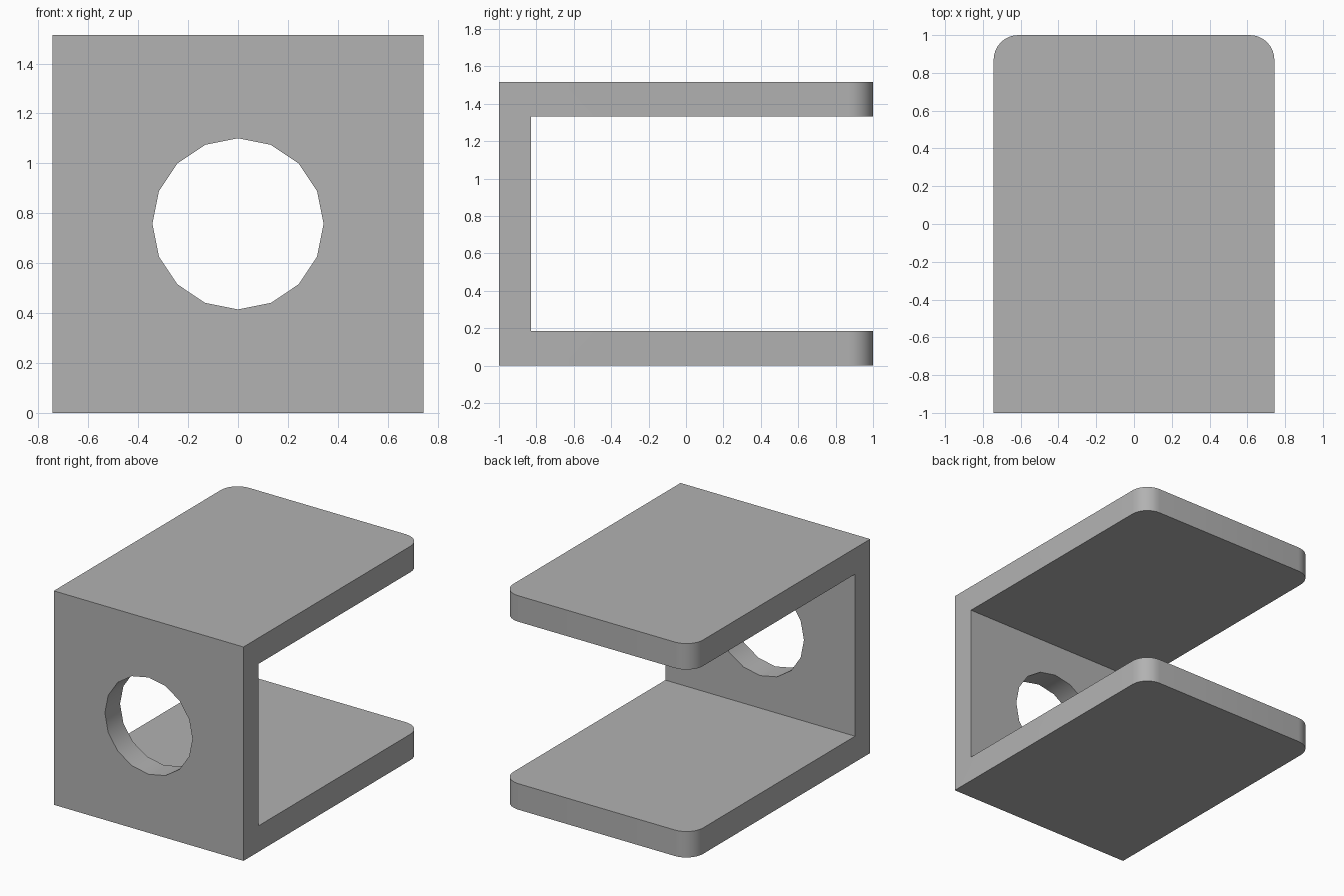
import bpy, bmesh, math

default = bpy.data.objects.get("Cube")
if default:
    bpy.data.objects.remove(default, do_unlink=True)

HALF_W, HEIGHT, PLATE, WALL_Y = 0.743, 1.515, 0.184, -0.83
HOLE_R, CORNER_R = 0.343, 0.13

grey = bpy.data.materials.new("plain grey")
grey.use_nodes = True
colour = (0.445, 0.445, 0.445, 1)
grey.diffuse_color = colour
grey.node_tree.nodes["Principled BSDF"].inputs["Base Color"].default_value = colour

# U-shaped side profile, extruded across the width
profile = [(-1, 0), (1, 0), (1, PLATE), (WALL_Y, PLATE),
           (WALL_Y, HEIGHT - PLATE), (1, HEIGHT - PLATE), (1, HEIGHT), (-1, HEIGHT)]
bm = bmesh.new()
side = bm.faces.new([bm.verts.new((-HALF_W, y, z)) for y, z in profile])
extruded = bmesh.ops.extrude_face_region(bm, geom=[side])["geom"]
bmesh.ops.translate(bm, vec=(2 * HALF_W, 0, 0),
                    verts=[v for v in extruded if isinstance(v, bmesh.types.BMVert)])

# Rounded free corners of both plates
corners = [e for e in bm.edges
           if all(v.co.y > 0.99 for v in e.verts)
           and abs(e.verts[0].co.x - e.verts[1].co.x) < 0.01]
bmesh.ops.bevel(bm, geom=corners, offset=CORNER_R, segments=8, profile=0.5, affect='EDGES')
bmesh.ops.recalc_face_normals(bm, faces=bm.faces)
mesh = bpy.data.meshes.new("u_bracket")
bm.to_mesh(mesh)
bm.free()
bracket = bpy.data.objects.new("u_bracket", mesh)
bpy.context.collection.objects.link(bracket)
mesh.materials.append(grey)

# Sixteen-sided hole through the front wall
bpy.ops.mesh.primitive_cylinder_add(vertices=16, radius=HOLE_R, depth=0.6,
                                    location=(0, -0.9, HEIGHT / 2),
                                    rotation=(math.pi / 2, 0, 0))
cutter = bpy.context.object
cutter.name = "hole_cutter"
cutter.data.materials.append(grey)
cut = bracket.modifiers.new("hole", 'BOOLEAN')
cut.object = cutter
cut.solver = 'EXACT'

bpy.ops.object.select_all(action='DESELECT')
bracket.select_set(True)
bpy.context.view_layer.objects.active = bracket
bpy.ops.object.modifier_apply(modifier=cut.name)
bpy.data.objects.remove(cutter, do_unlink=True)
bpy.ops.object.shade_smooth_by_angle(angle=math.radians(30))
